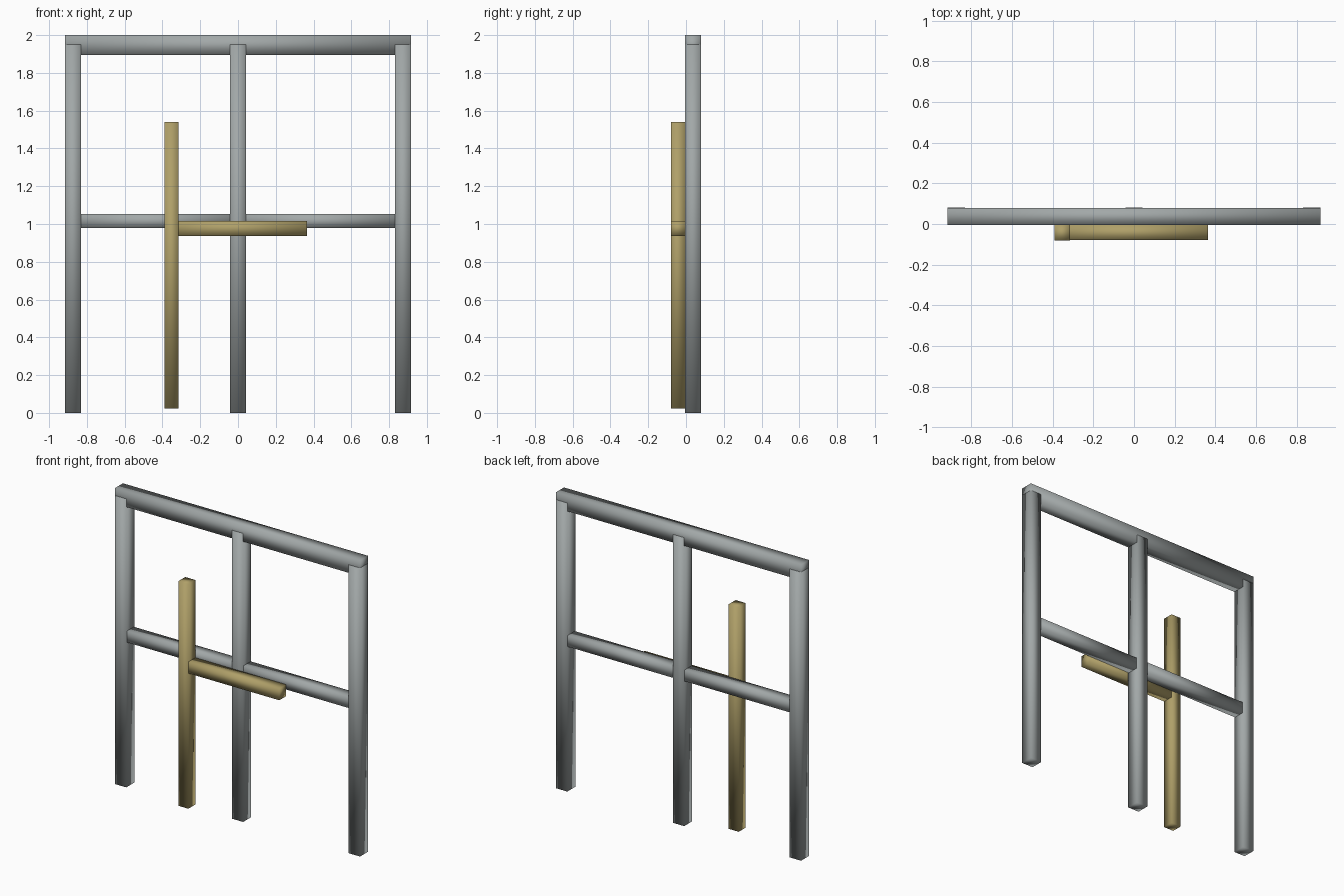
import bpy

if "Cube" in bpy.data.objects:
    bpy.data.objects.remove(bpy.data.objects["Cube"])


def material(name, rgb):
    mat = bpy.data.materials.new(name)
    mat.diffuse_color = (*rgb, 1)
    mat.use_nodes = True
    mat.node_tree.nodes["Principled BSDF"].inputs["Base Color"].default_value = mat.diffuse_color
    return mat


grey = material("dark_grey", (0.36, 0.39, 0.39))
gold = material("gold", (0.43, 0.35, 0.14))


def beam(name, x, y, z, mat):
    """Smooth-shaded box beam spanning the given (min, max) ranges."""
    spans = (x, y, z)
    bpy.ops.mesh.primitive_cube_add(size=1)
    ob = bpy.context.object
    ob.name = name
    ob.location = [(a + b) / 2 for a, b in spans]
    ob.scale = [b - a for a, b in spans]
    bpy.ops.object.transform_apply(location=True, scale=True)
    bpy.ops.object.shade_smooth()
    ob.data.materials.append(mat)
    return ob


W = 0.0425               # half width of a post
FRAME_Y = (-0.006, 0.08)
BAR_Y = (-0.08, -0.006)

# Three upright posts
for name, cx in (("left_post", -0.874), ("middle_post", 0), ("right_post", 0.874)):
    beam(name, (cx - W, cx + W), FRAME_Y, (0, 1.95), grey)

# Top beam
beam("top_beam", (-0.9163, 0.9163), (-0.0058, 0.0798), (1.895, 2.0), grey)

# Middle rail, one length on each side of the middle post
beam("left_rail", (-0.832, -W), (0.0, 0.076), (0.978, 1.054), grey)
beam("right_rail", (W, 0.832), (0.0, 0.076), (0.978, 1.054), grey)

# Gold upright and crossbar in front of the frame
beam("gold_upright", (-0.39, -0.315), BAR_Y, (0.022, 1.54), gold)
beam("gold_crossbar", (-0.37, 0.365), (-0.0798, -0.006), (0.937, 1.015), gold)
